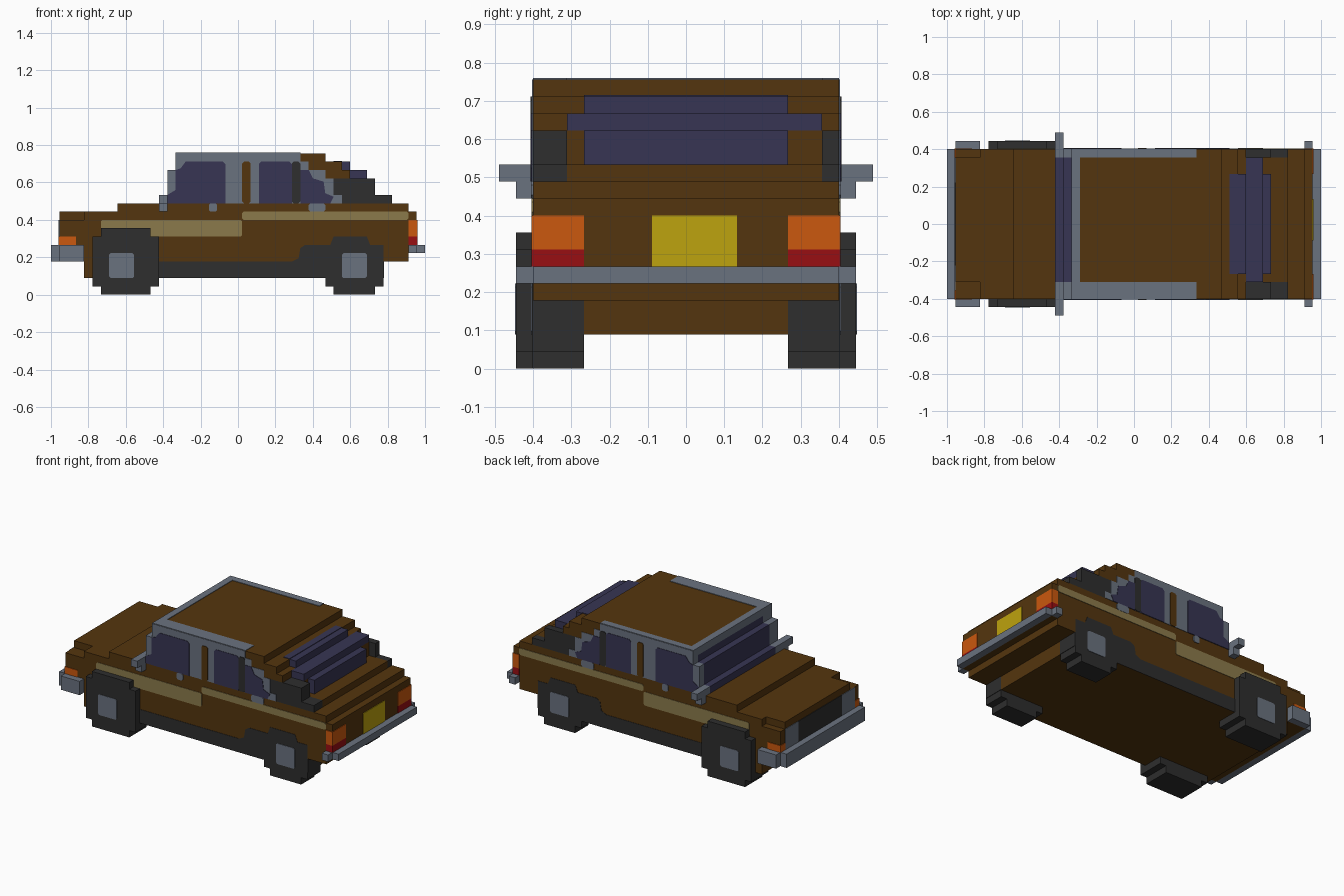
import bpy, bmesh

if "Cube" in bpy.data.objects:
    bpy.data.objects.remove(bpy.data.objects["Cube"], do_unlink=True)

U = 2 / 45   # one block


def material(name, rgb):
    lin = [((c / 255 + 0.055) / 1.055) ** 2.4 if c > 10 else c / 255 / 12.92 for c in rgb] + [1]
    m = bpy.data.materials.new(name)
    m.diffuse_color = lin
    m.use_nodes = True
    m.node_tree.nodes["Principled BSDF"].inputs["Base Color"].default_value = lin
    return m


BROWN = material("brown paint", (84, 53, 14))
GREY = material("grey metal", (106, 114, 127))
GLASS = material("blue glass", (55, 53, 83))
DARK = material("dark rubber", (46, 46, 46))
TAN = material("tan stripe", (139, 122, 75))
ORANGE = material("orange lamp", (203, 88, 14))
RED = material("red lamp", (152, 14, 18))
YELLOW = material("yellow plate", (190, 163, 14))


def prism(name, pts, y0, y1, mat):
    """Extrude an (x, z) outline, in blocks, from y0 to y1."""
    bm = bmesh.new()
    verts = [bm.verts.new(((x - 22.5) * U, y0 * U, z * U)) for x, z in pts]
    face = bm.faces.new(verts)
    ext = bmesh.ops.extrude_face_region(bm, geom=[face])
    new = [v for v in ext["geom"] if isinstance(v, bmesh.types.BMVert)]
    bmesh.ops.translate(bm, verts=new, vec=(0, (y1 - y0) * U, 0))
    bmesh.ops.recalc_face_normals(bm, faces=bm.faces)
    mesh = bpy.data.meshes.new(name)
    bm.to_mesh(mesh)
    bm.free()
    mesh.materials.append(mat)
    ob = bpy.data.objects.new(name, mesh)
    bpy.context.collection.objects.link(ob)
    return ob


def box(name, x, y, z, mat):
    return prism(name, [(x[0], z[0]), (x[1], z[0]), (x[1], z[1]), (x[0], z[1])], y[0], y[1], mat)


def rect(x0, x1, z0, z1):
    r = 0.2
    return [(x0 + r, z0), (x1 - r, z0), (x1, z0 + r), (x1, z1 - r),
            (x1 - r, z1), (x0 + r, z1), (x0, z1 - r), (x0, z0 + r)]


def sides(name, pts, y0, y1, mat):
    """Same outline on both long sides of the car."""
    prism(name + "_near", pts, -y1, -y0, mat)
    prism(name + "_far", pts, y0, y1, mat)


def side_box(name, x, y, z, mat):
    box(name + "_near", x, (-y[1], -y[0]), z, mat)
    box(name + "_far", x, y, z, mat)


# Lower body and nose with notched corners
prism("body", [(4, 2), (40, 2), (40, 4), (43, 4), (43, 5), (44, 5), (44, 10), (43, 10),
               (43, 11), (8, 11), (8, 10), (4, 10)], -9, 9, BROWN)
box("nose", (1, 4), (-9, 9), (4, 9), BROWN)
box("hood_front", (1, 4), (-7, 8), (9, 10), BROWN)

# Cabin layers, stepping down to the rear
for i, (x1, z0, z1) in enumerate([(34, 11, 14), (36, 14, 15), (35, 15, 16), (33, 16, 17)]):
    box(f"cabin_layer_{i + 1}", (16, x1), (-9, 9), (z0, z1), BROWN)
box("rear_core", (34, 38), (-7, 8), (12, 14), BROWN)
box("rear_deck", (34, 41), (-7, 8), (11, 12), BROWN)
for side, y in (("near", (-9, -7)), ("far", (8, 9))):
    prism("rear_fin_" + side, [(34, 11), (41, 11), (41, 12), (39, 12), (39, 14), (34, 14)], *y, DARK)
    box("roof_trim_" + side, (16, 30), y, (17, 17.08), GREY)

# Rear window steps
box("rear_glass_lower", (35, 39), (-6, 6), (12, 14), GLASS)
box("rear_glass_middle", (36, 38), (-7, 8), (14, 15), GLASS)
box("rear_glass_upper", (35, 36), (-6, 6), (15, 16), GLASS)
box("rear_glass_top", (34, 35), (-6, 6), (16, 16.08), GLASS)

# Windscreen: stepped glass between grey posts
for i, (x, z) in enumerate([((13, 14), (11, 12)), ((14, 16), (11, 15)), ((15, 16), (15, 16))]):
    box(f"windscreen_{i + 1}", x, (-7, 8), z, GLASS)
    box(f"windscreen_post_near_{i + 1}", x, (-9, -7), z, GREY)
    box(f"windscreen_post_far_{i + 1}", x, (8, 9), z, GREY)
box("roof_front_trim", (15, 16), (-9, 9), (16, 17.08), GREY)

# Side window frames, glass and pillars
sides("window_frame", [(14, 11), (14, 15), (15, 15), (15, 17), (30, 17), (30, 16), (31, 16), (31, 15),
                       (33, 15), (33, 14), (34, 14), (34, 12), (35, 12), (35, 11)], 9, 9.06, GREY)
sides("front_window", [(14, 11), (14, 12), (15, 12.6), (15, 15), (15.6, 15.2), (16.2, 16),
                       (20.7, 16), (21, 15.7), (21, 11)], 9, 9.12, GLASS)
sides("rear_window", [(25, 11), (29, 11), (29, 15.7), (28.7, 16), (25.3, 16), (25, 15.7)], 9, 9.12, GLASS)
sides("quarter_window", [(30, 11), (33.6, 11), (34, 11.8), (33, 12.2), (32.8, 13.6),
                         (31.5, 14), (31, 15), (30, 15)], 9, 9.12, GLASS)
sides("window_divider", rect(29, 30, 11, 16), 9, 9.14, DARK)
sides("centre_pillar", rect(23, 24, 11, 16), 9, 9.14, BROWN)

# Door handles and stripes
sides("front_handle", rect(19, 20, 10, 11), 9, 9.12, GREY)
sides("rear_handle", rect(31, 33, 10, 11), 9, 9.12, GREY)
sides("front_stripe", rect(6, 23, 7, 9), 9, 9.06, TAN)
sides("rear_stripe", rect(23, 43, 9, 10), 9, 9.08, TAN)

# Sill with rear wheel arch
sides("sill", [(13, 2), (40, 2), (40, 6), (38.4, 6), (38, 7), (34, 7), (33.6, 6), (30.6, 6),
               (30, 5.6), (29.8, 4.4), (29, 4), (13, 4)], 9, 9.05, DARK)
side_box("arch_back", (40, 40.06), (6, 9), (2, 4), DARK)

# Wheels and hubs
sides("front_wheel", [(5, 1), (6, 1), (6, 0), (12, 0), (12, 1), (13, 1), (13, 7), (12, 7),
                      (12, 8), (6, 8), (6, 7), (5, 7)], 6, 10, DARK)
sides("rear_wheel", [(33, 1), (34, 1), (34, 0), (39, 0), (39, 1), (40, 1), (40, 2), (33, 2)], 6, 9.05, DARK)
sides("front_hub", rect(7, 10, 2, 5), 10, 10.06, GREY)
sides("rear_hub", rect(35, 38, 2, 5), 9, 9.12, GREY)

# Bumpers and mirrors
box("front_bumper", (0, 1), (-9, 9), (4, 6), GREY)
side_box("front_bumper_end", (1, 4), (9, 10), (4, 6), GREY)
box("rear_bumper", (44, 45), (-9, 9), (5, 6), GREY)
side_box("rear_bumper_end", (43, 44), (9, 10), (5, 6), GREY)
side_box("mirror_stalk", (13, 14), (9, 10), (10, 11), GREY)
side_box("mirror", (13, 14), (9, 11), (11, 12), GREY)

# Front grille and lamps
box("grille", (0.92, 1), (-5, 5), (6, 9), DARK)
side_box("headlamp", (0.92, 1), (5, 8), (6, 9), GREY)
side_box("front_indicator", (0.92, 3), (8, 9.08), (6, 7), ORANGE)

# Tail lamps and number plate
side_box("rear_indicator", (43, 44.08), (6, 9.1), (7, 9), ORANGE)
side_box("brake_lamp", (43, 44.08), (6, 9.1), (6, 7), RED)
box("number_plate", (44, 44.08), (-2, 3), (6, 9), YELLOW)
